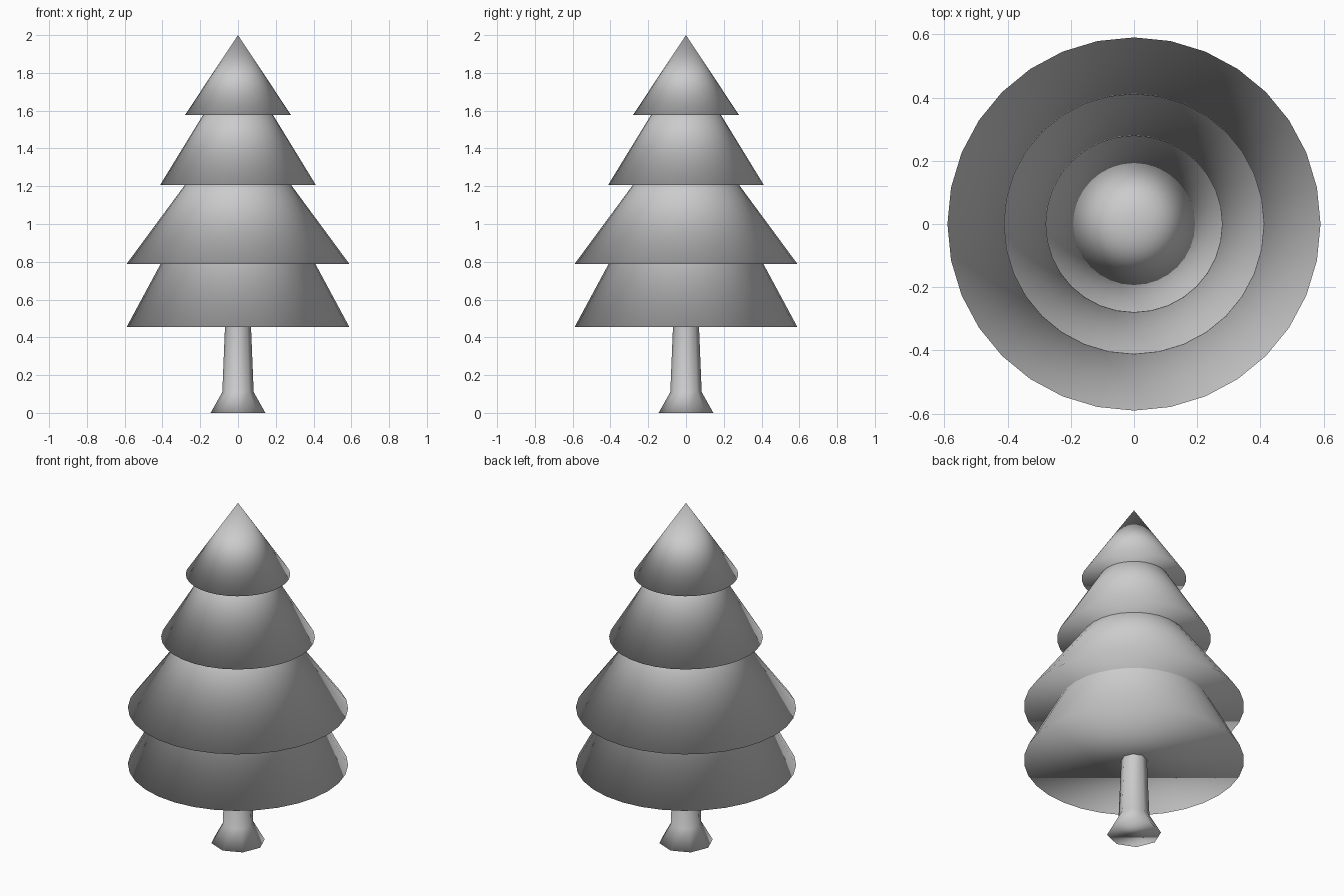
import bpy, bmesh
from math import cos, sin, tau

if "Cube" in bpy.data.objects:
    bpy.data.objects.remove(bpy.data.objects["Cube"])


def lathe(name, profile, sides):
    """Closed, smooth-shaded solid turned around z; radius 0 makes a point."""
    bm = bmesh.new()
    rings = []
    for r, z in profile:
        if r == 0:
            rings.append([bm.verts.new((0, 0, z))] * sides)
        else:
            rings.append([bm.verts.new((r * cos(tau * i / sides), r * sin(tau * i / sides), z))
                          for i in range(sides)])
    for (low, high), top in zip(zip(rings, rings[1:]), profile[1:]):
        for i in range(sides):
            j = (i + 1) % sides
            face = [low[i], low[j], high[j]]
            if top[0] > 0:
                face.append(high[i])
            bm.faces.new(face)
    bm.faces.new(rings[0][::-1])
    if profile[-1][0] > 0:
        bm.faces.new(rings[-1])
    for f in bm.faces:
        f.smooth = True
    mesh = bpy.data.meshes.new(name)
    bm.to_mesh(mesh)
    bm.free()
    obj = bpy.data.objects.new(name, mesh)
    bpy.context.collection.objects.link(obj)
    return obj


# Flared trunk
lathe("trunk", [(0.145, 0), (0.083, 0.11), (0.069, 0.455), (0.067, 0.5)], 8)

# Overlapping foliage cones: base radius, base height, apex height
tiers = [(0.59, 0.454, 1.55), (0.59, 0.788, 1.588), (0.412, 1.207, 1.88), (0.28, 1.578, 2.0)]
for n, (radius, base, apex) in enumerate(tiers, 1):
    lathe(f"foliage_tier_{n}", [(radius, base), (0, apex)], 32)
